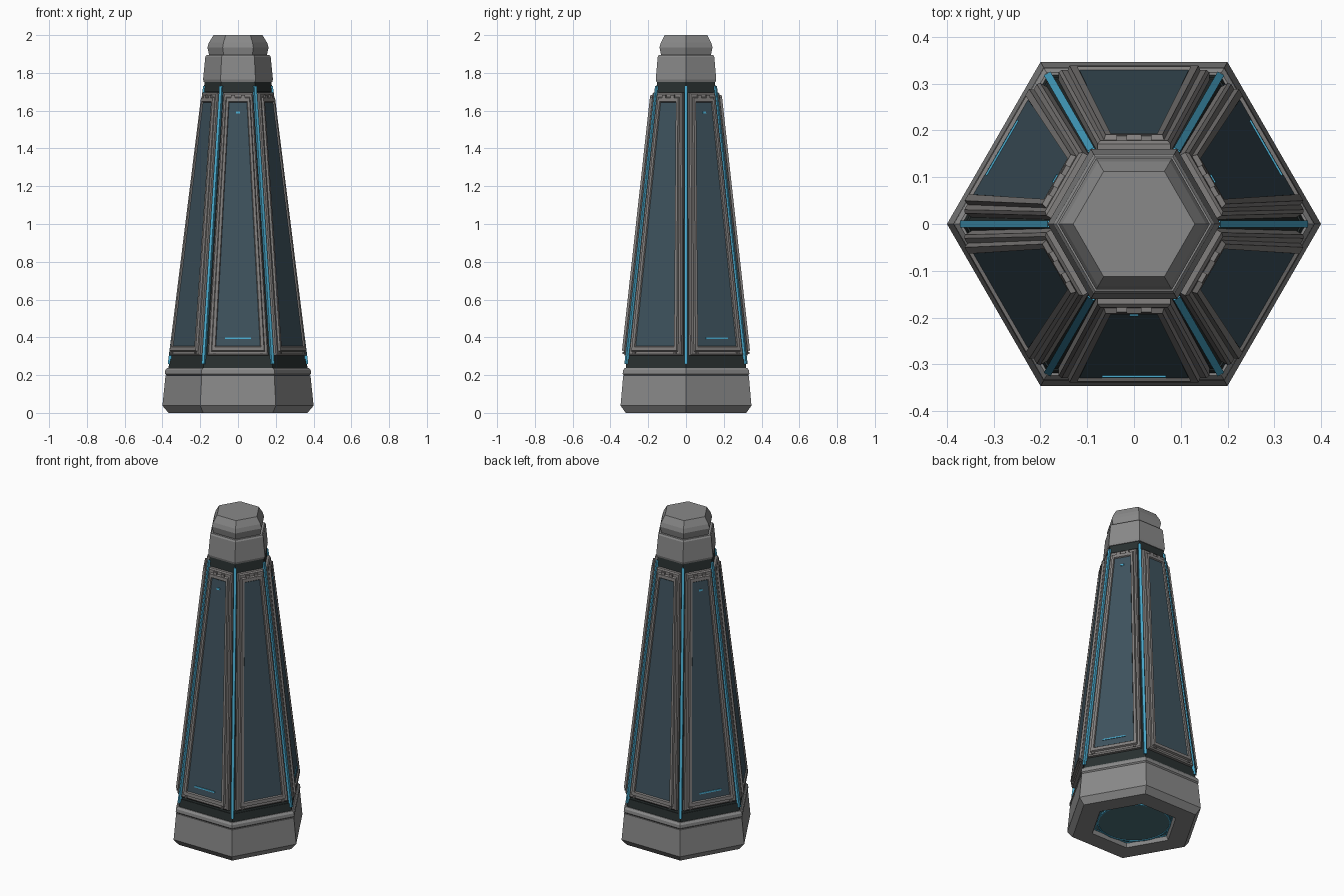
import bpy, bmesh
from math import radians, cos, sin, pi
from mathutils import Vector

old = bpy.data.objects.get("Cube")
if old:
    bpy.data.objects.remove(old)


def material(name, rgb):
    m = bpy.data.materials.new(name)
    m.use_nodes = True
    m.diffuse_color = (*rgb, 1)
    m.node_tree.nodes["Principled BSDF"].inputs["Base Color"].default_value = (*rgb, 1)
    return m


GREY = material("light_grey_metal", (0.25, 0.25, 0.25))
FRAME = material("warm_grey_metal", (0.22, 0.21, 0.205))
DARK = material("dark_core", (0.022, 0.03, 0.03))
GLASS = material("blue_grey_panel", (0.048, 0.085, 0.11))
CYAN = material("cyan_glow", (0.07, 0.42, 0.64))
LENS = material("teal_lens", (0.07, 0.16, 0.19))


def finish(name, bm, mat):
    bmesh.ops.recalc_face_normals(bm, faces=bm.faces)
    me = bpy.data.meshes.new(name)
    bm.to_mesh(me)
    bm.free()
    me.materials.append(mat)
    ob = bpy.data.objects.new(name, me)
    bpy.context.collection.objects.link(ob)
    return ob


def lathe(name, profile, mat, sides=6, closed=False):
    """Turn (radius, z) points around the z axis; cap the ends unless closed."""
    bm = bmesh.new()
    rings = [[bm.verts.new((r * cos(2 * pi * i / sides), r * sin(2 * pi * i / sides), z))
              for i in range(sides)] for r, z in profile]
    pairs = list(zip(rings, rings[1:]))
    if closed:
        pairs.append((rings[-1], rings[0]))
    for a, b in pairs:
        for i in range(sides):
            j = (i + 1) % sides
            bm.faces.new((a[i], a[j], b[j], b[i]))
    if not closed:
        bm.faces.new(rings[0])
        bm.faces.new(rings[-1])
    return finish(name, bm, mat)


Z0, Z1, R0, R1 = 0.22, 1.76, 0.366, 0.17


def core_radius(z):
    return R0 + (R1 - R0) * (z - Z0) / (Z1 - Z0)


def on_side(angle, u, z, d):
    """Point on a sloping side: u across, z up, d outward from the core."""
    a = radians(angle)
    n, t = Vector((cos(a), sin(a), 0)), Vector((-sin(a), cos(a), 0))
    return n * (core_radius(z) * cos(pi / 6) + d) + t * u + Vector((0, 0, z))


def outline(bm, angle, shape, d):
    """Trapezoid loop; shape = bottom z, top z, bottom and top half width, centre."""
    zb, zt, wb, wt, c = shape
    corners = ((c - wb, zb), (c + wb, zb), (c + wt, zt), (c - wt, zt))
    return [bm.verts.new(on_side(angle, u, z, d)) for u, z in corners]


def stack(name, angle, loops, mat, cap=True):
    """Join successive trapezoid loops (shape, depth) into a stepped shell."""
    bm = bmesh.new()
    rings = [outline(bm, angle, s, d) for s, d in loops]
    for a, b in zip(rings, rings[1:]):
        for i in range(4):
            j = (i + 1) % 4
            bm.faces.new((a[i], a[j], b[j], b[i]))
    if cap:
        bm.faces.new(rings[-1])
    return finish(name, bm, mat)


# Base, collar, core and top
lathe("base", [(0.235, 0.035), (0.25, 0), (0.368, 0), (0.4, 0.038), (0.384, 0.197), (0.3, 0.197)],
      GREY)
lathe("base_collar", [(0.34, 0.19), (0.376, 0.197), (0.387, 0.207), (0.385, 0.226),
                      (0.374, 0.238), (0.34, 0.238)], GREY)
lathe("core", [(R0, Z0), (R1, Z1)], DARK)
lathe("core_lower_band", [(0.369, 0.23), (0.362, 0.285)], DARK)
lathe("core_upper_band", [(0.183, 1.70), (0.176, 1.76)], DARK)
lathe("top_collar", [(0.165, 1.748), (0.181, 1.752), (0.185, 1.765), (0.173, 1.885),
                     (0.166, 1.895), (0.14, 1.895)], GREY)
lathe("top_cap", [(0.148, 1.885), (0.154, 1.9), (0.162, 1.935), (0.154, 1.96), (0.13, 2.0)], GREY)

# Underside lens with its glowing rings
lathe("lens", [(0.2, 0.022), (0.2, 0.034)], LENS, 32)
lathe("lens_ring", [(0.2, 0.018), (0.208, 0.018), (0.208, 0.034), (0.2, 0.034)], CYAN, 32, True)
lathe("lens_housing", [(0.208, 0.026), (0.24, 0.026), (0.24, 0.036), (0.208, 0.036)],
      LENS, 6, True)
lathe("lens_glow_line", [(0.232, 0.022), (0.238, 0.022), (0.238, 0.034), (0.232, 0.034)],
      CYAN, 6, True)

outer = (0.305, 1.695, 0.161, 0.078, 0)
step = (0.313, 1.688, 0.155, 0.072, 0)
inner = (0.325, 1.672, 0.142, 0.064, 0)
raised = (0.330, 1.667, 0.138, 0.061, 0)
lip = (0.350, 1.648, 0.121, 0.050, 0)
pane = (0.355, 1.643, 0.117, 0.047, 0)

for k in range(6):
    side = 30 + 60 * k
    # Stepped frame around a recessed pane
    stack(f"panel_frame_{k}", side, [(outer, -0.005), (outer, 0.017), (step, 0.023), (inner, 0.023),
                                     (raised, 0.034), (lip, 0.034), (pane, 0.025)], FRAME, False)
    stack(f"panel_{k}", side, [(pane, 0.02), (pane, 0.027)], GLASS)
    # Small latches at the top, and studs at the bottom corners
    for s in (-1, 1):
        latch = (1.668, 1.684, 0.011, 0.011, s * 0.026)
        stack(f"latch_{k}_{s}", side, [(latch, 0.015), (latch, 0.033)], FRAME)
        stud = (0.312, 0.322, 0.008, 0.008, s * 0.125)
        stack(f"stud_{k}_{s}", side, [(stud, 0.015), (stud, 0.03)], FRAME)
    # Glowing marks on every second pane
    if k % 2 == 0:
        for name, mark in (("lower", (0.392, 0.4, 0.068, 0.068, 0)),
                           ("upper", (1.585, 1.596, 0.01, 0.01, 0))):
            stack(f"{name}_mark_{k}", side, [(mark, 0.026), (mark, 0.031)], CYAN)

    # Glowing strip along each corner edge
    a = radians(60 * k)
    n, t = Vector((cos(a), sin(a), 0)), Vector((-sin(a), cos(a), 0))
    bm = bmesh.new()
    ends = []
    for z in (0.26, 1.73):
        r = core_radius(z)
        ends.append([bm.verts.new(n * (r + d) + t * w + Vector((0, 0, z)))
                     for d, w in ((-0.02, -0.008), (0.011, -0.008), (0.011, 0.008), (-0.02, 0.008))])
    for i in range(4):
        j = (i + 1) % 4
        bm.faces.new((ends[0][i], ends[0][j], ends[1][j], ends[1][i]))
    for e in ends:
        bm.faces.new(e)
    finish(f"corner_strip_{k}", bm, CYAN)
